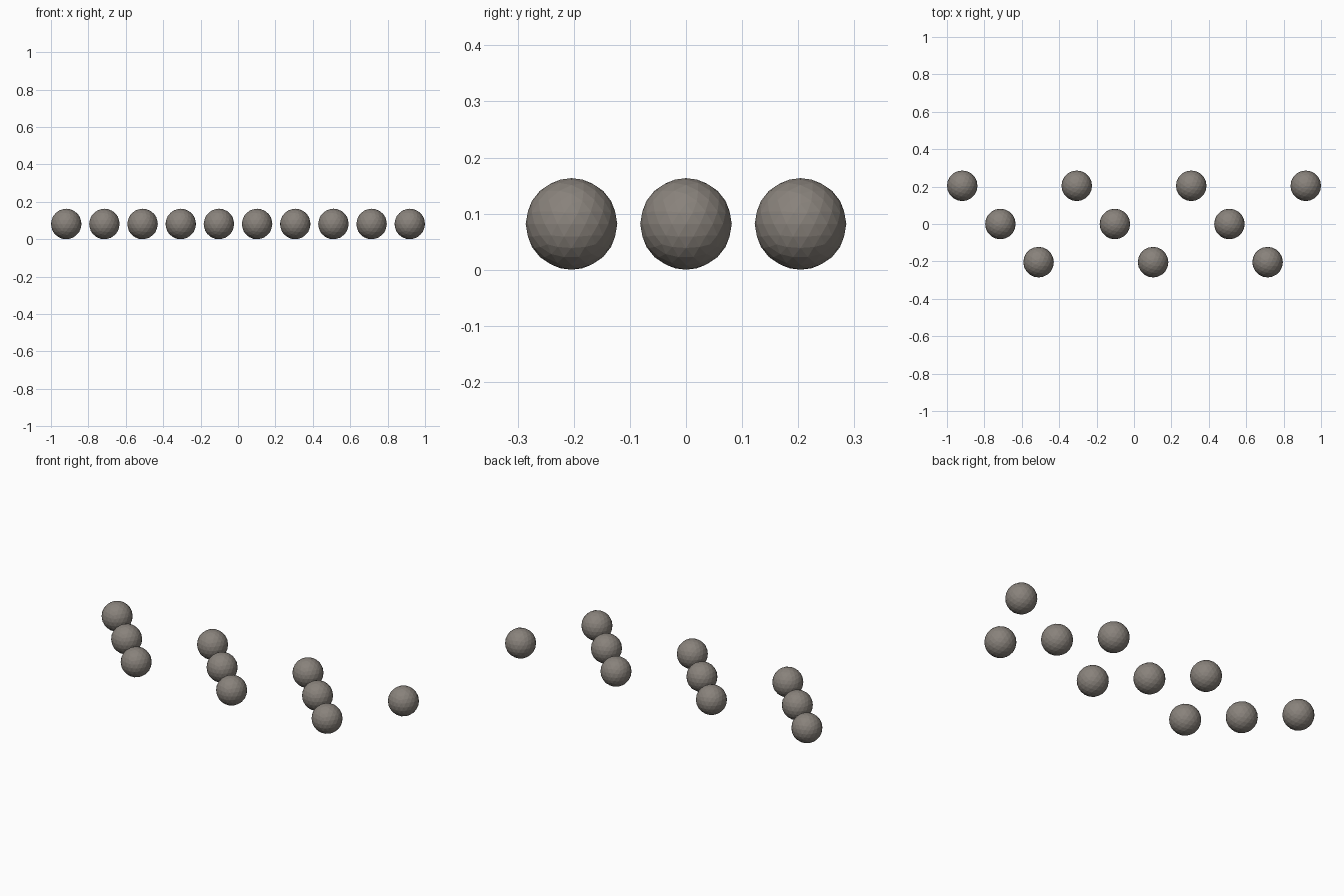
import bpy

if "Cube" in bpy.data.objects:
    bpy.data.objects.remove(bpy.data.objects["Cube"])

STEP = 2 / 9.8        # spacing between neighbouring balls
RADIUS = STEP * 0.4
COUNT = 10

# Warm dark grey stone colour
stone = bpy.data.materials.new("stone")
stone.diffuse_color = (0.25, 0.225, 0.2, 1)
stone.use_nodes = True
stone.node_tree.nodes["Principled BSDF"].inputs["Base Color"].default_value = stone.diffuse_color

# Ten faceted balls in three staggered rows, repeating back, middle, front
for i in range(COUNT):
    x = (i - (COUNT - 1) / 2) * STEP
    y = (1 - i % 3) * STEP
    bpy.ops.mesh.primitive_ico_sphere_add(
        subdivisions=3, radius=RADIUS, location=(x, y, RADIUS))
    ball = bpy.context.object
    ball.name = f"ball_{i + 1:02d}"
    ball.data.materials.append(stone)
    bpy.ops.object.shade_flat()
